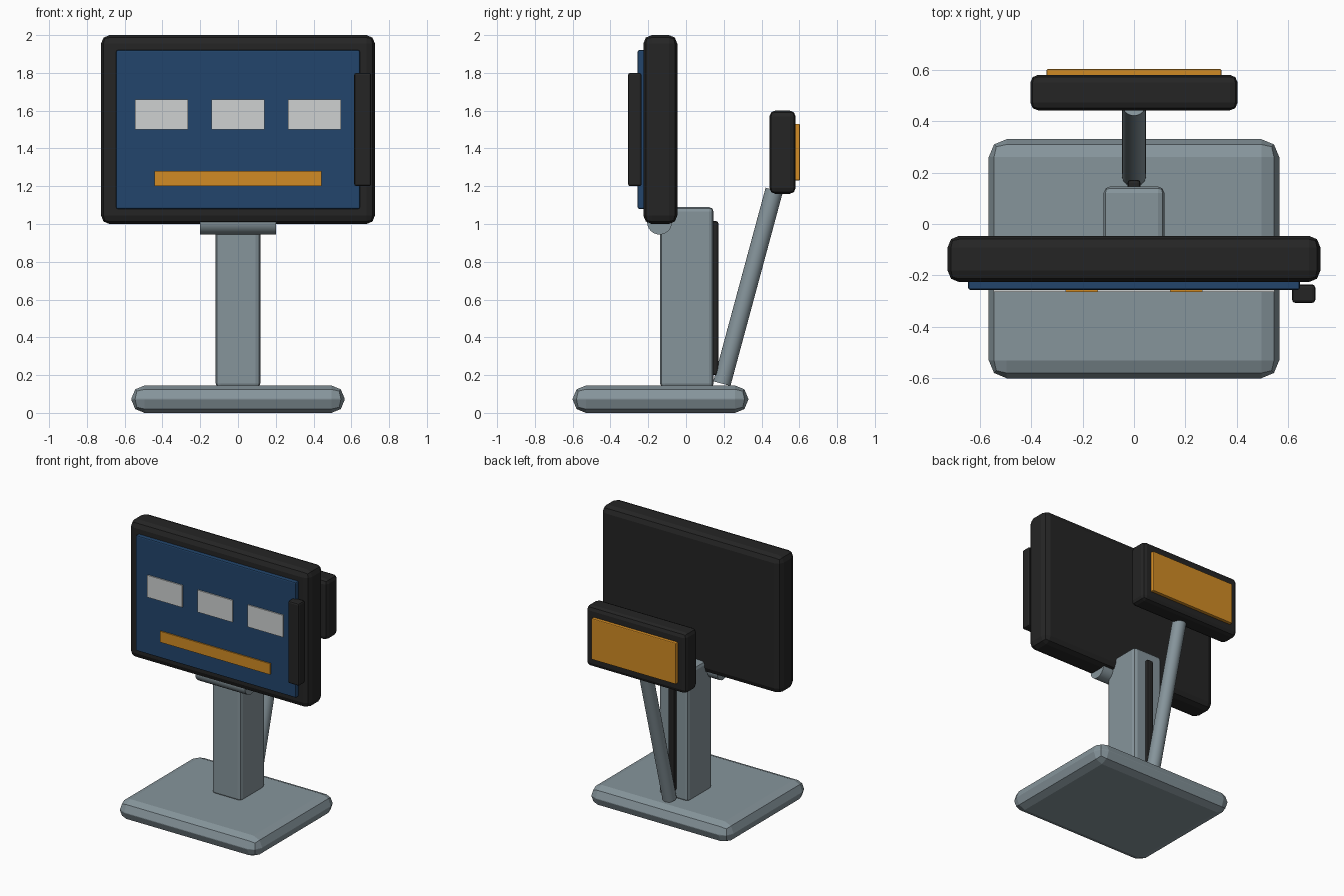
import bpy
from mathutils import Vector

if "Cube" in bpy.data.objects:
    bpy.data.objects.remove(bpy.data.objects["Cube"])


def material(name, rgb):
    m = bpy.data.materials.new(name)
    m.diffuse_color = (*rgb, 1)
    m.use_nodes = True
    m.node_tree.nodes["Principled BSDF"].inputs["Base Color"].default_value = m.diffuse_color
    return m


GREY = material("steel grey", (0.24, 0.30, 0.33))
BLACK = material("soft black", (0.018, 0.018, 0.018))
BLUE = material("screen blue", (0.016, 0.06, 0.15))
ORANGE = material("amber", (0.64, 0.26, 0.018))
WHITE = material("pale grey", (0.62, 0.64, 0.64))


def box(name, x, y, z, mat, bevel=0.0, segments=2):
    """Box from three (min, max) ranges with an optional rounded edge."""
    bpy.ops.mesh.primitive_cube_add(size=1, location=[sum(r) / 2 for r in (x, y, z)])
    ob = bpy.context.object
    ob.name = name
    ob.scale = [r[1] - r[0] for r in (x, y, z)]
    bpy.ops.object.transform_apply(location=False, rotation=False, scale=True)
    ob.data.materials.append(mat)
    if bevel:
        mod = ob.modifiers.new("bevel", 'BEVEL')
        mod.width = bevel
        mod.segments = segments
    return ob


def rod(name, a, b, radius, mat, sides=24):
    """Cylinder between two points."""
    a, b = Vector(a), Vector(b)
    bpy.ops.mesh.primitive_cylinder_add(vertices=sides, radius=radius, depth=(b - a).length,
                                        location=(a + b) / 2)
    ob = bpy.context.object
    ob.name = name
    ob.rotation_euler = (b - a).to_track_quat('Z', 'Y').to_euler()
    ob.data.materials.append(mat)
    bpy.ops.object.shade_smooth_by_angle()
    return ob


# Stand
box("base", (-0.565, 0.565), (-0.6, 0.33), (0, 0.145), GREY, 0.07)
box("column", (-0.118, 0.118), (-0.137, 0.146), (0.13, 1.09), GREY, 0.025)
box("cable_cover", (-0.025, 0.025), (0.135, 0.172), (0.2, 1.015), BLACK, 0.012)
rod("tilt_hinge", (-0.2, -0.14, 1.01), (0.2, -0.14, 1.01), 0.066, GREY)

# Main screen
box("screen_housing", (-0.725, 0.725), (-0.226, -0.046), (1.0, 2.0), BLACK, 0.045)
box("screen_panel", (-0.645, 0.645), (-0.256, -0.216), (1.08, 1.92), BLUE, 0.008)
for i, cx in enumerate((-0.405, 0, 0.405)):
    box(f"screen_tile_{i + 1}", (cx - 0.141, cx + 0.141), (-0.265, -0.2555), (1.5, 1.66), WHITE)
box("screen_bar", (-0.443, 0.443), (-0.265, -0.2555), (1.2, 1.28), ORANGE)
box("card_reader", (0.615, 0.705), (-0.307, -0.235), (1.2, 1.8), BLACK, 0.012)

# Rear customer display on its arm
rod("display_arm", (0, 0.19, 0.155), (0, 0.467, 1.18), 0.047, GREY)
box("display_housing", (-0.403, 0.403), (0.442, 0.58), (1.16, 1.6), BLACK, 0.03)
box("display_panel", (-0.34, 0.34), (0.57, 0.603), (1.23, 1.53), ORANGE, 0.006)
